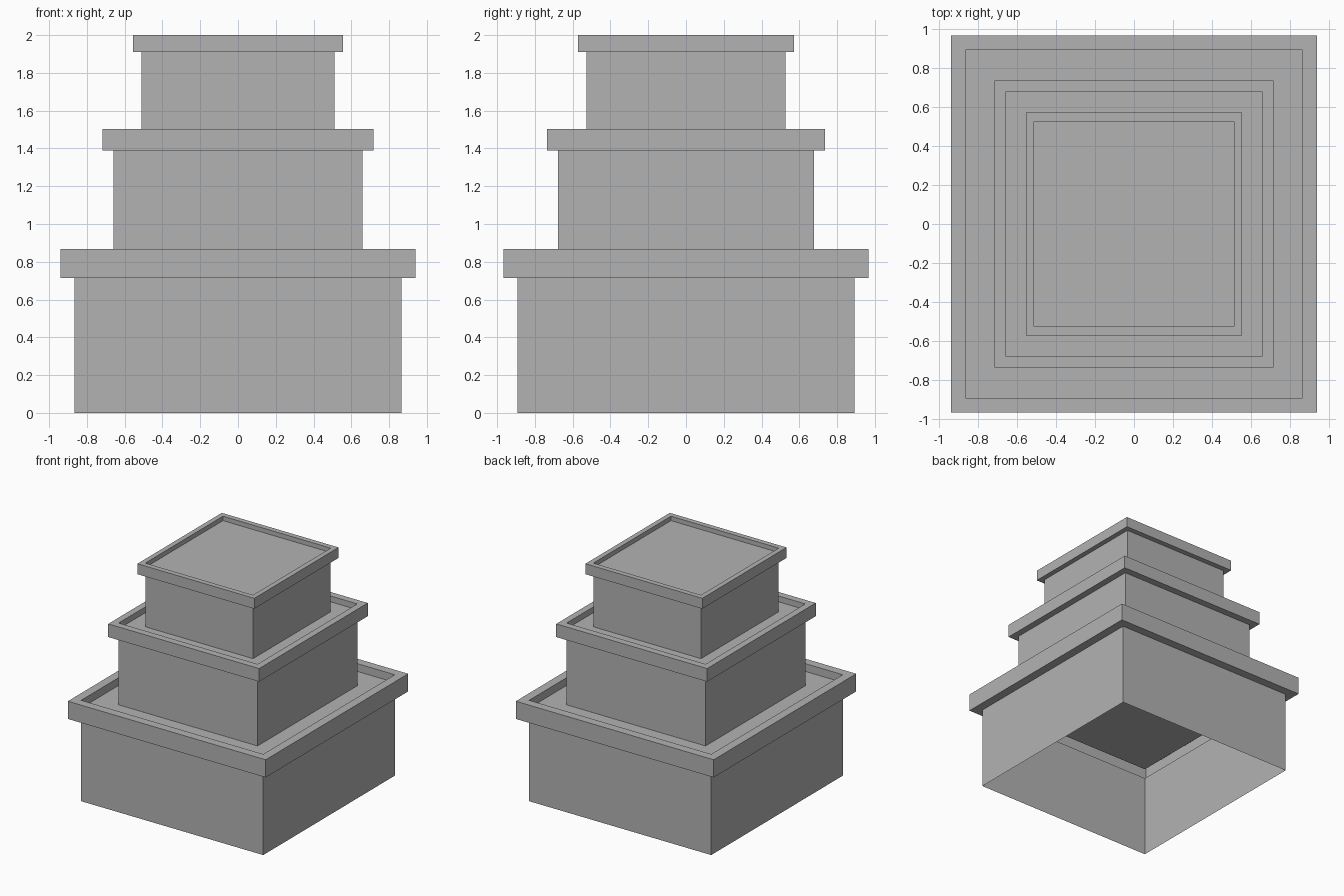
import bpy
import bmesh

cube = bpy.data.objects.get("Cube")
if cube:
    bpy.data.objects.remove(cube, do_unlink=True)

GREY = (0.45, 0.45, 0.45, 1.0)
grey = bpy.data.materials.new("plain grey")
grey.use_nodes = True
grey.diffuse_color = GREY
grey.node_tree.nodes["Principled BSDF"].inputs["Base Color"].default_value = GREY


def ring(bm, half, z):
    """Rectangular loop of four vertices at height z."""
    x, y = half
    return [bm.verts.new(p) for p in ((-x, -y, z), (x, -y, z), (x, y, z), (-x, y, z))]


def build_tier(name, wall, band, base, band_low, top, roof):
    """Open-bottomed shell: wall, overhanging band, rim and sunken roof."""
    bm = bmesh.new()
    profile = [(wall, base), (wall, band_low), (band, band_low),
               (band, top), (wall, top), (wall, roof)]
    rings = [ring(bm, half, z) for half, z in profile]
    for low, high in zip(rings, rings[1:]):
        for i in range(4):
            j = (i + 1) % 4
            bm.faces.new((low[i], low[j], high[j], high[i]))
    bm.faces.new(rings[-1])
    mesh = bpy.data.meshes.new(name)
    bm.to_mesh(mesh)
    bm.free()
    mesh.materials.append(grey)
    bpy.context.collection.objects.link(bpy.data.objects.new(name, mesh))


# Three stacked tiers, each standing on the sunken roof below
build_tier("lower_tier", (0.865, 0.893), (0.94, 0.967), 0.0, 0.715, 0.867, 0.80)
build_tier("middle_tier", (0.66, 0.677), (0.717, 0.737), 0.80, 1.39, 1.503, 1.453)
build_tier("upper_tier", (0.512, 0.527), (0.555, 0.572), 1.453, 1.91, 2.0, 1.962)
